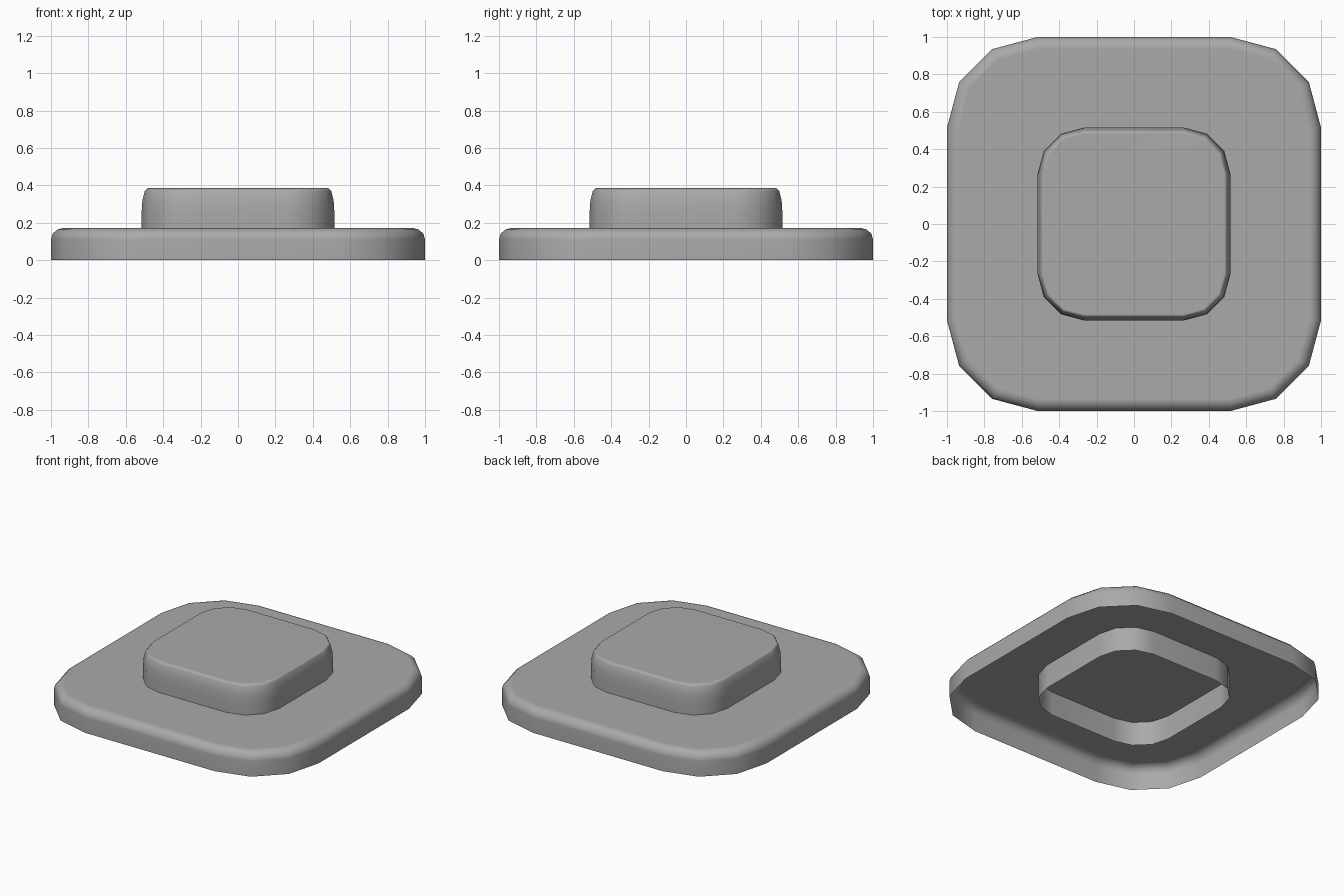
import bpy
import bmesh
from math import cos, sin, pi

cube = bpy.data.objects.get("Cube")
if cube:
    bpy.data.objects.remove(cube, do_unlink=True)

GREY = (0.4, 0.4, 0.4, 1.0)
grey = bpy.data.materials.new("plain grey")
grey.use_nodes = True
grey.diffuse_color = GREY
grey.node_tree.nodes["Principled BSDF"].inputs["Base Color"].default_value = GREY

CORNER_RADIUS = 0.485
CORNER_STEPS = 3
EDGE_INSET, EDGE_DROP, EDGE_STEPS = 0.065, 0.36, 3


def outline(inset):
    """Rounded square of half width 1 - inset, with its corner centres fixed."""
    centre = 1 - CORNER_RADIUS
    radius = CORNER_RADIUS - inset
    points = []
    for quarter, (sx, sy) in enumerate([(1, 1), (-1, 1), (-1, -1), (1, -1)]):
        for step in range(CORNER_STEPS + 1):
            a = (quarter + step / CORNER_STEPS) * pi / 2
            points.append((sx * centre + radius * cos(a), sy * centre + radius * sin(a)))
    return points


def rounded_cap(name, half_width, height):
    """Hollow rounded slab, open underneath, with a softened top edge."""
    # Side profile as (inset, height fraction)
    profile = [(0, 0)]
    for step in range(EDGE_STEPS + 1):
        a = step / EDGE_STEPS * pi / 2
        profile.append((EDGE_INSET * (1 - cos(a)), 1 - EDGE_DROP * (1 - sin(a))))

    bm = bmesh.new()
    rings = [[bm.verts.new((x * half_width, y * half_width, z * height))
              for x, y in outline(inset)] for inset, z in profile]
    for low, high in zip(rings, rings[1:]):
        for i in range(len(low)):
            j = (i + 1) % len(low)
            bm.faces.new((low[i], low[j], high[j], high[i]))
    bm.faces.new(rings[-1])

    mesh = bpy.data.meshes.new(name)
    bm.to_mesh(mesh)
    bm.free()
    mesh.materials.append(grey)
    mesh.shade_smooth()
    obj = bpy.data.objects.new(name, mesh)
    bpy.context.collection.objects.link(obj)
    # Keep the large faces flat against the rounded edges
    obj.modifiers.new("flat faces", "WEIGHTED_NORMAL")
    return obj


# Wide base, and the narrow block that runs through it to the ground
rounded_cap("base_plate", 1.0, 0.172)
rounded_cap("raised_block", 0.516, 0.387)
